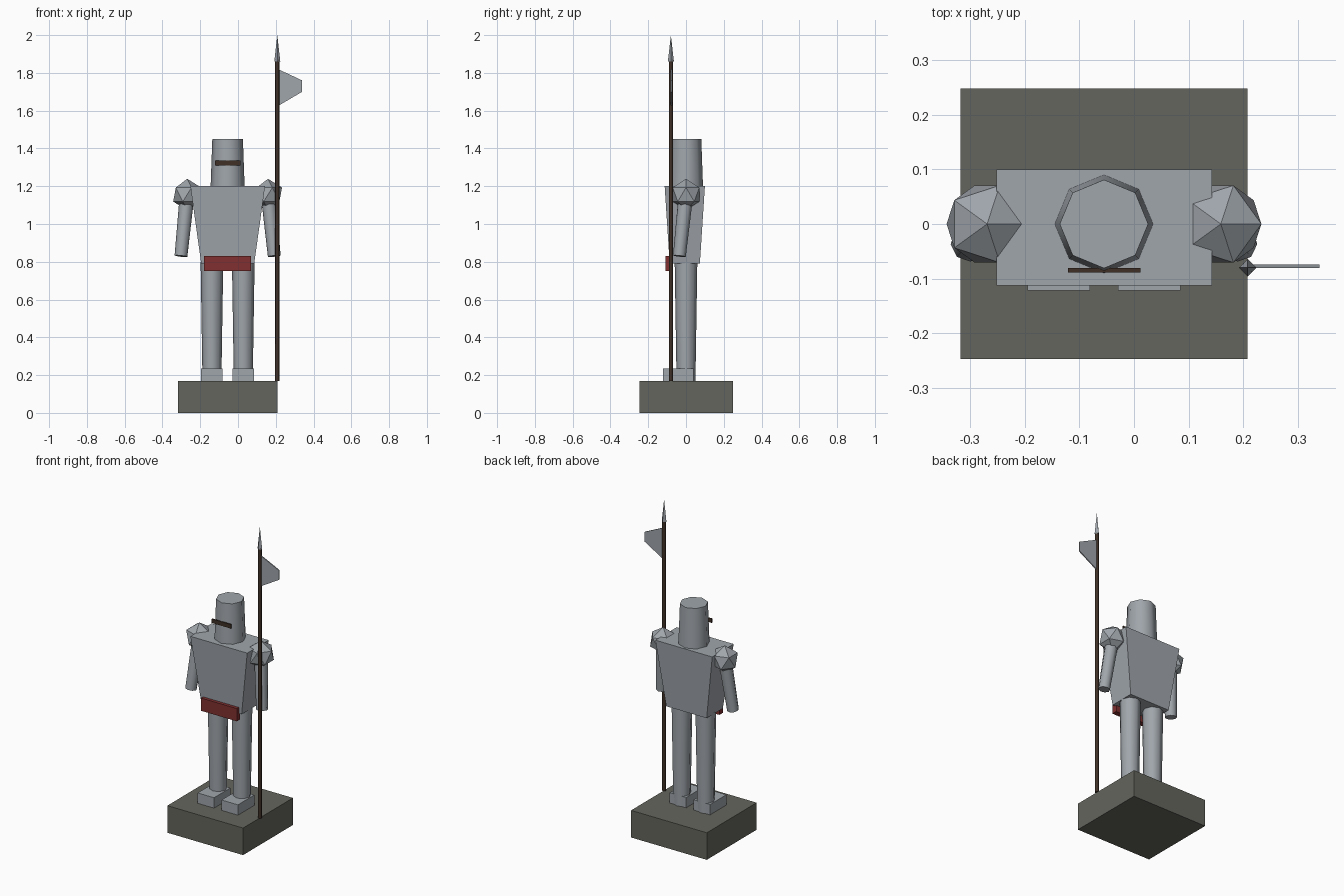
import bpy, bmesh
from mathutils import Vector

if "Cube" in bpy.data.objects:
    bpy.data.objects.remove(bpy.data.objects["Cube"], do_unlink=True)


def material(name, r, g, b):
    m = bpy.data.materials.new(name)
    m.use_nodes = True
    m.diffuse_color = (r, g, b, 1)
    m.node_tree.nodes["Principled BSDF"].inputs["Base Color"].default_value = (r, g, b, 1)
    return m


steel = material("steel grey", 0.35, 0.38, 0.41)
stone = material("dark stone", 0.13, 0.13, 0.11)
wood = material("dark wood", 0.05, 0.03, 0.02)
red = material("deep red", 0.22, 0.03, 0.03)
MID = -0.055  # centre line of the figure


def finish(name, bm, mat, smooth=False):
    mesh = bpy.data.meshes.new(name)
    bmesh.ops.recalc_face_normals(bm, faces=bm.faces)
    bm.to_mesh(mesh)
    bm.free()
    mesh.materials.append(mat)
    obj = bpy.data.objects.new(name, mesh)
    bpy.context.collection.objects.link(obj)
    if smooth:
        bpy.ops.object.select_all(action="DESELECT")
        obj.select_set(True)
        bpy.context.view_layer.objects.active = obj
        bpy.ops.object.shade_smooth_by_angle(angle=0.9)
    return obj


def box(name, low, high, mat, taper=(1, 1)):
    """Box between two corners; taper shrinks its bottom face."""
    low, high = Vector(low), Vector(high)
    mid, size = (low + high) / 2, high - low
    bm = bmesh.new()
    bmesh.ops.create_cube(bm, size=1)
    for v in bm.verts:
        k = taper if v.co.z < 0 else (1, 1)
        v.co = mid + Vector((v.co.x * size.x * k[0], v.co.y * size.y * k[1], v.co.z * size.z))
    return finish(name, bm, mat)


def rod(name, start, end, r1, r2, mat, sides=8, smooth=True):
    """Tapered cylinder from start to end."""
    start, end = Vector(start), Vector(end)
    axis = end - start
    bm = bmesh.new()
    bmesh.ops.create_cone(bm, cap_ends=True, segments=sides, radius1=r1, radius2=r2, depth=axis.length)
    turn = Vector((0, 0, 1)).rotation_difference(axis)
    for v in bm.verts:
        v.co = turn @ v.co + (start + end) / 2
    return finish(name, bm, mat, smooth)


# Plinth
box("plinth", (-0.318, -0.247, 0), (0.208, 0.248, 0.17), stone)

# Paired limbs
for side, s in (("right", -1), ("left", 1)):
    x = MID + s * 0.083
    box(side + "_foot", (x - 0.057, -0.122, 0.17), (x + 0.057, 0.04, 0.235), steel)
    rod(side + "_leg", (x, 0, 0.17), (x, 0, 0.8), 0.05, 0.06, steel)
    x = MID + s * 0.214
    rod(side + "_arm", (x, 0, 1.16), (x + s * 0.033, -0.035, 0.83), 0.039, 0.034, steel)
    bm = bmesh.new()
    bmesh.ops.create_icosphere(bm, subdivisions=1, radius=0.083)
    bmesh.ops.translate(bm, verts=bm.verts, vec=(x, 0, 1.156))
    finish(side + "_pauldron", bm, steel)

# Body and helmet
box("breastplate", (-0.252, -0.113, 0.79), (0.143, 0.1, 1.2), steel, (0.71, 0.75))
box("waist_guard", (-0.18, -0.109, 0.75), (0.068, -0.075, 0.83), red)
rod("helmet", (MID, 0, 1.2), (MID, 0, 1.45), 0.09, 0.081, steel)
box("visor_slit", (-0.121, -0.089, 1.31), (0.012, -0.081, 1.335), wood)

# Spear with pennant
rod("spear_shaft", (0.208, -0.08, 0.17), (0.208, -0.08, 1.87), 0.011, 0.011, wood)
rod("spear_tip", (0.208, -0.08, 1.86), (0.208, -0.08, 2), 0.016, 0, steel, 4, False)
bm = bmesh.new()
outline = [(0.212, 1.625), (0.34, 1.7), (0.34, 1.76), (0.212, 1.82)]
face = bm.faces.new([bm.verts.new((x, -0.081, z)) for x, z in outline])
side = bmesh.ops.extrude_face_region(bm, geom=[face])["geom"]
bmesh.ops.translate(bm, verts=[g for g in side if isinstance(g, bmesh.types.BMVert)], vec=(0, 0.007, 0))
finish("pennant", bm, steel)
